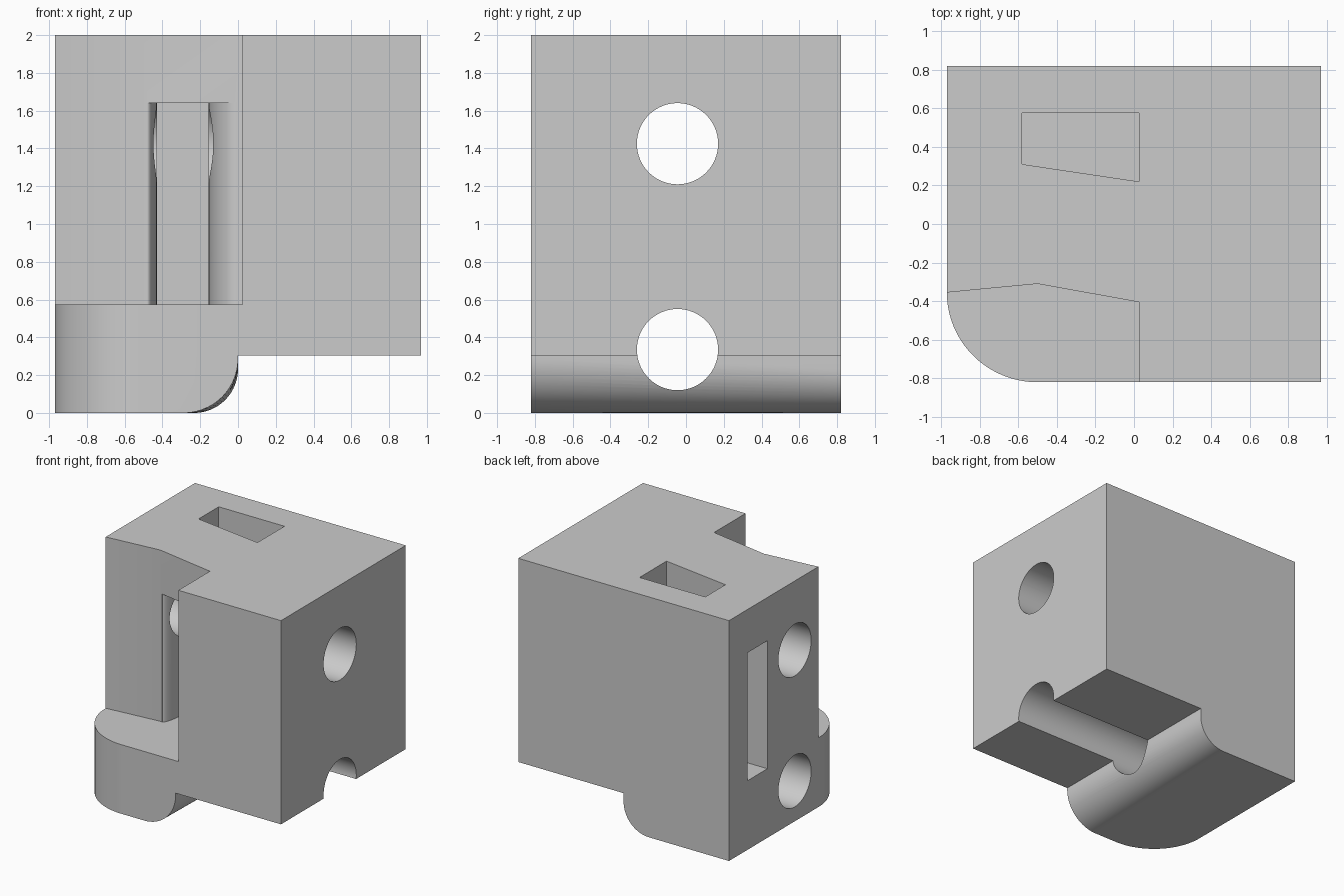
import bpy, bmesh
from math import sin, cos, pi, radians

old = bpy.data.objects.get("Cube")
if old:
    bpy.data.objects.remove(old, do_unlink=True)

grey = bpy.data.materials.new("plain grey")
grey.use_nodes = True
grey.diffuse_color = (0.6, 0.6, 0.6, 1)
grey.node_tree.nodes["Principled BSDF"].inputs["Base Color"].default_value = (0.6, 0.6, 0.6, 1)


def arc(cx, cy, rx, ry, start, end, steps=20):
    """Points on an elliptical arc, angles in degrees."""
    angles = [radians(start + (end - start) * i / steps) for i in range(steps + 1)]
    return [(cx + rx * cos(a), cy + ry * sin(a)) for a in angles]


def loft(name, profile_a, profile_b, a, b, place):
    """Solid between two matching profiles; place maps (u, v, w) to a point."""
    bm = bmesh.new()
    rings = [[bm.verts.new(place(u, v, w)) for u, v in p]
             for p, w in ((profile_a, a), (profile_b, b))]
    bm.faces.new(rings[0])
    bm.faces.new(rings[1])
    n = len(profile_a)
    for i in range(n):
        j = (i + 1) % n
        bm.faces.new((rings[0][i], rings[0][j], rings[1][j], rings[1][i]))
    bmesh.ops.recalc_face_normals(bm, faces=bm.faces)
    mesh = bpy.data.meshes.new(name)
    bm.to_mesh(mesh)
    bm.free()
    mesh.materials.append(grey)
    obj = bpy.data.objects.new(name, mesh)
    bpy.context.collection.objects.link(obj)
    return obj


def upright(name, profile, z0, z1):
    return loft(name, profile, profile, z0, z1, lambda u, v, w: (u, v, w))


def along_x(name, profile):
    return loft(name, profile, profile, -1.2, 1.2, lambda u, v, w: (w, u, v))


def rect(x0, x1, y0, y1):
    return [(x0, y0), (x1, y0), (x1, y1), (x0, y1)]


SLOT_LOW, SLOT_HIGH = 0.575, 1.64
body = upright("clamp_block", rect(-0.97, 0.97, -0.82, 0.82), 0, 2)
cutters = []


# step under the right half, with the rounded edge of the foot
def foot_profile(r):
    return [(1.2, 0.305), (0, 0.305)] + arc(-r, r, r, r, 0, -90) + [(-r, -0.2), (1.2, -0.2)]


cutters.append(loft("foot_step", foot_profile(0.29), foot_profile(0.23), -0.9, 0.9,
                    lambda u, v, w: (u, w, v)))

# recess above the front ledge
recess = [(-1.2, -0.377), (-0.97, -0.355), (-0.5, -0.31), (0.025, -0.405), (0.025, -1), (-1.2, -1)]
cutters.append(upright("front_recess", recess, SLOT_LOW, 2.2))

# rounded corner of the ledge
corner = arc(-0.5, -0.355, 0.47, 0.465, 180, 270, 32) + [(-0.5, -1), (-1.2, -1), (-1.2, -0.355)]
cutters.append(upright("ledge_corner", corner, -0.2, SLOT_LOW + 0.02))

# flared passage from the recess to the wedge pocket
passage = ([(-0.48, -0.6)] + arc(-0.48, -0.1, 0.05, 0.21, -90, 0)
           + [(-0.43, 0.4), (-0.155, 0.4)]
           + arc(0, -0.1, 0.155, 0.3, 180, 270) + [(0, -0.6)])
cutters.append(upright("passage", passage, SLOT_LOW, SLOT_HIGH))

# wedge pocket open at the top, and the slot from the left face into it
wedge = [(-0.58, 0.575), (0.025, 0.575), (0.025, 0.22), (-0.58, 0.31)]
cutters.append(upright("wedge_pocket", wedge, SLOT_LOW, 2.2))
cutters.append(upright("side_slot", rect(-1.2, -0.5, 0.315, 0.575), SLOT_LOW, SLOT_HIGH))

# two rod holes running the full width
for name, z in (("lower_hole", 0.335), ("upper_hole", 1.425)):
    cutters.append(along_x(name, arc(-0.045, z, 0.215, 0.215, 0, 360, 64)[:-1]))

# cut everything, then bake the result
for cutter in cutters:
    cutter.hide_render = True
    mod = body.modifiers.new(cutter.name, "BOOLEAN")
    mod.operation = "DIFFERENCE"
    mod.solver = "EXACT"
    mod.object = cutter
bpy.context.view_layer.update()
result = bpy.data.meshes.new_from_object(body.evaluated_get(bpy.context.evaluated_depsgraph_get()))
body.modifiers.clear()
body.data = result
for cutter in cutters:
    bpy.data.objects.remove(cutter, do_unlink=True)

bpy.ops.object.select_all(action="DESELECT")
body.select_set(True)
bpy.context.view_layer.objects.active = body
bpy.ops.object.shade_smooth_by_angle(angle=radians(30))
